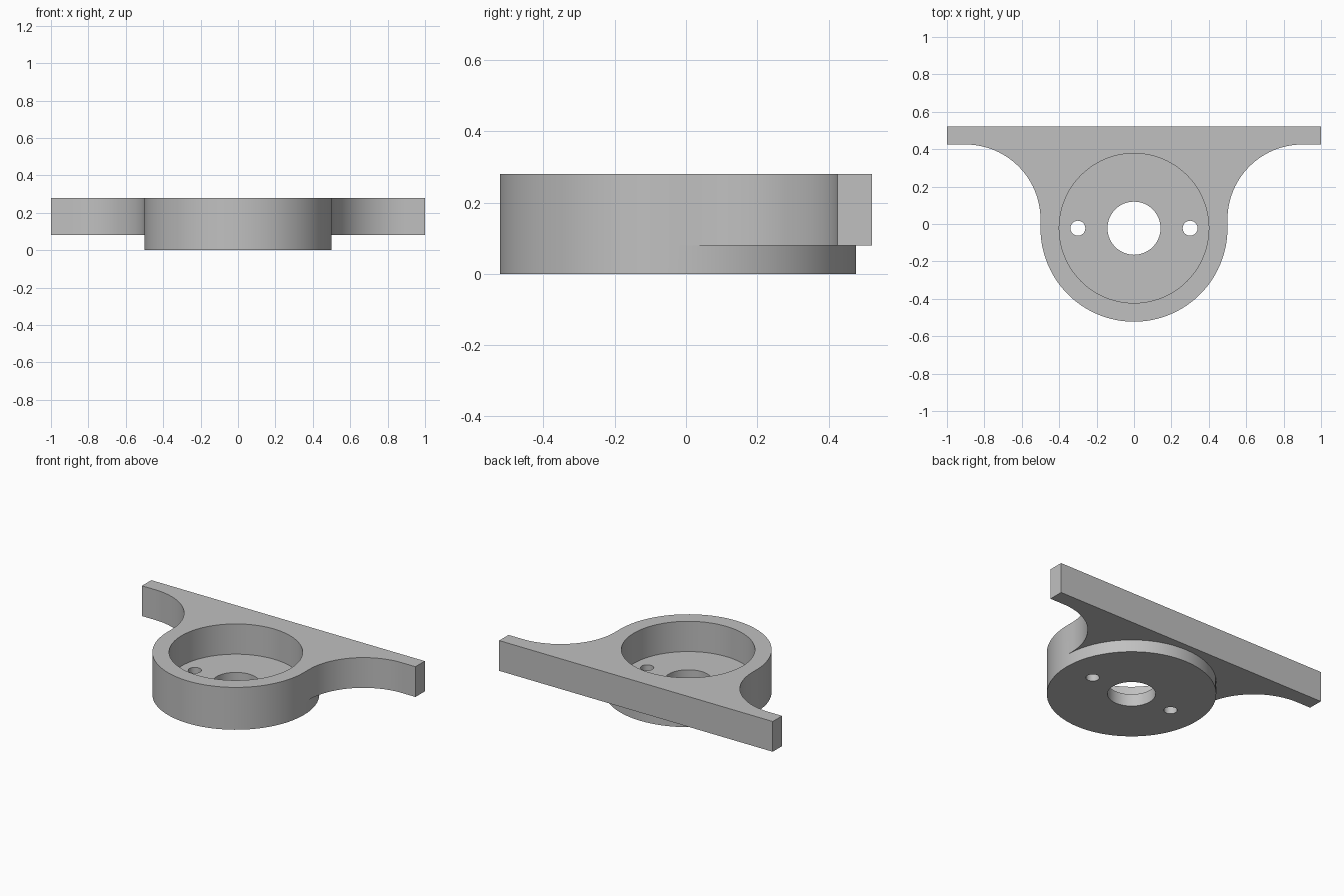
import bpy
import bmesh
from math import cos, sin, pi

cube = bpy.data.objects.get("Cube")
if cube:
    bpy.data.objects.remove(cube, do_unlink=True)

# Main dimensions
CY = -0.0225             # centre of the round cup
BACK = 0.5225            # rear face of the mounting bar
BAR_FRONT = 0.425
FLOOR, TOP = 0.08, 0.28
R_CUP, R_POCKET, R_BORE, R_SCREW = 0.5, 0.4, 0.142, 0.04
R_FILLET = 0.4


def arc(cx, cy, r, a0, a1, n):
    """Points along an arc, both ends included."""
    return [(cx + r * cos(a0 + (a1 - a0) * i / n),
             cy + r * sin(a0 + (a1 - a0) * i / n)) for i in range(n + 1)]


def circle(cx, r, n):
    return arc(cx, CY, r, 0, 2 * pi, n)[:-1]


bm = bmesh.new()


def loop(points, z):
    verts = [bm.verts.new((x, y, z)) for x, y in points]
    edges = [bm.edges.new((a, b)) for a, b in zip(verts, verts[1:] + verts[:1])]
    return verts, edges


def wall(points, z0, z1):
    """Upright band around a closed outline."""
    low, high = loop(points, z0)[0], loop(points, z1)[0]
    for i in range(len(low)):
        bm.faces.new((low[i - 1], low[i], high[i], high[i - 1]))


def cap(outlines, z):
    """Flat face: first outline is the border, the others are holes."""
    edges = [e for pts in outlines for e in loop(pts, z)[1]]
    bmesh.ops.triangle_fill(bm, edges=edges, use_beauty=True,
                            use_dissolve=False, normal=(0, 0, 1))


# Outlines
front_arc = arc(0, CY, R_CUP, pi, 2 * pi, 48)
rear_arc = arc(0, CY, R_CUP, pi, 0, 48)
fillet = arc(R_CUP + R_FILLET, BAR_FRONT - R_FILLET, R_FILLET, pi, pi / 2, 24)
right_side = fillet + [(1, BAR_FRONT), (1, BACK)]
wings = right_side + [(-x, y) for x, y in reversed(right_side)]
bracket = front_arc + wings
cup = circle(0, R_CUP, 96)
pocket = circle(0, R_POCKET, 96)
holes = [circle(0, R_BORE, 48), circle(-0.3, R_SCREW, 24), circle(0.3, R_SCREW, 24)]

# Top rim with bar, pocket and its floor
cap([bracket, pocket], TOP)
wall(bracket, FLOOR, TOP)
wall(pocket, FLOOR, TOP)
cap([pocket] + holes, FLOOR)

# Cup base with bore and screw holes
for hole in holes:
    wall(hole, 0, FLOOR)
wall(cup, 0, FLOOR)
cap([cup] + holes, 0)

# Underside of the wings, behind the cup
cap([rear_arc + wings], FLOOR)

bmesh.ops.remove_doubles(bm, verts=bm.verts[:], dist=0.0001)
bmesh.ops.recalc_face_normals(bm, faces=bm.faces[:])
mesh = bpy.data.meshes.new("mounting_bracket")
bm.to_mesh(mesh)
bm.free()

# Plain grey finish
grey = bpy.data.materials.new("plain grey")
grey.use_nodes = True
colour = (0.53, 0.53, 0.53, 1)
grey.diffuse_color = colour
grey.node_tree.nodes["Principled BSDF"].inputs["Base Color"].default_value = colour
mesh.materials.append(grey)

obj = bpy.data.objects.new("mounting_bracket", mesh)
bpy.context.collection.objects.link(obj)
bpy.ops.object.select_all(action='DESELECT')
obj.select_set(True)
bpy.context.view_layer.objects.active = obj
bpy.ops.object.shade_smooth_by_angle()
